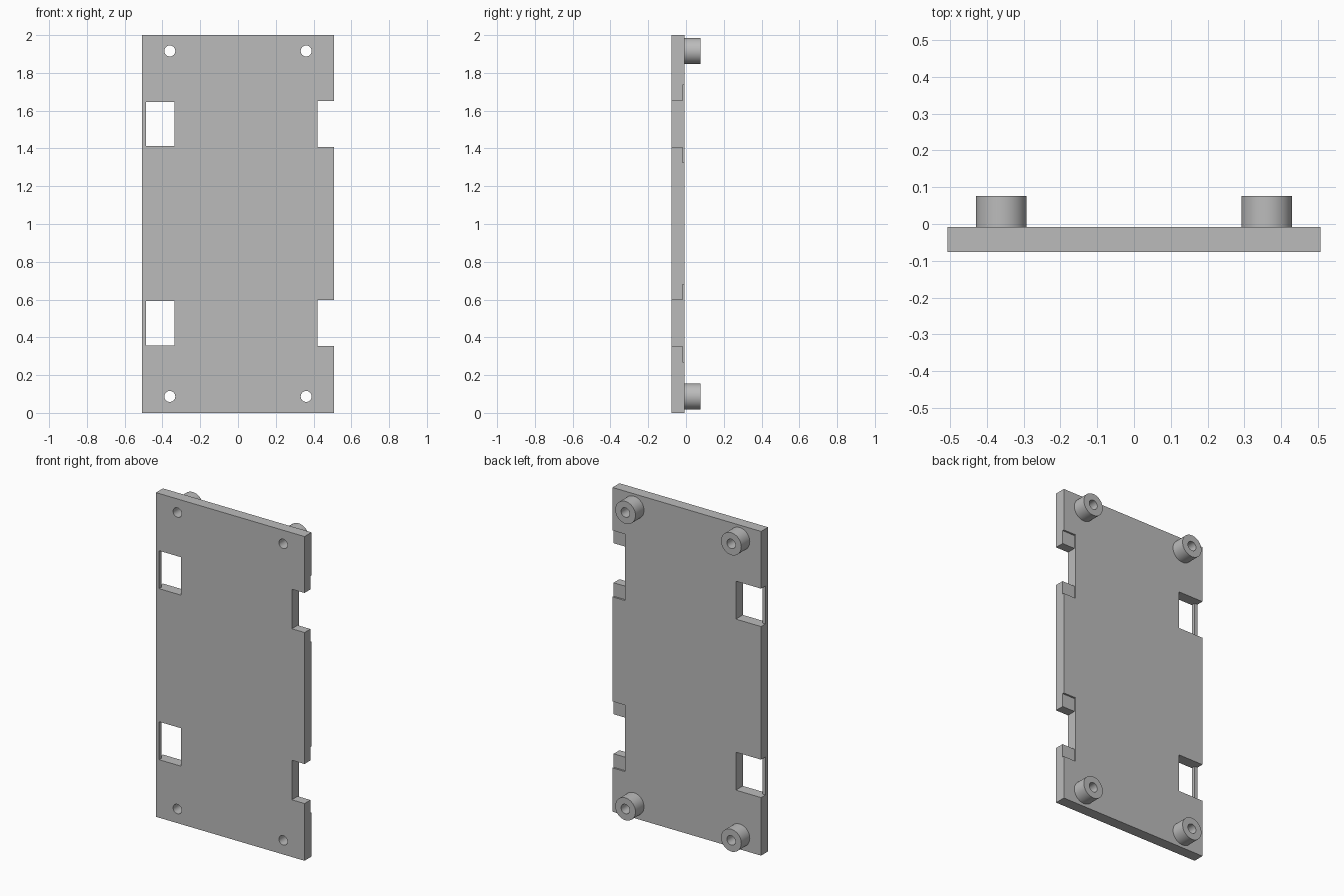
import bpy, math

cube = bpy.data.objects.get("Cube")
if cube:
    bpy.data.objects.remove(cube, do_unlink=True)

FRONT, BACK, TOP = -0.0755, -0.0075, 0.0755   # plate front, plate back, standoff ends
HALF_W = 0.507
HOLE_X, HOLE_Z = 0.361, (0.087, 1.916)
EPS = 0.02                                    # cutter overshoot

grey = bpy.data.materials.new("plain grey")
grey.use_nodes = True
grey.diffuse_color = (0.5, 0.5, 0.5, 1)
grey.node_tree.nodes["Principled BSDF"].inputs["Base Color"].default_value = (0.5, 0.5, 0.5, 1)


def box(name, x0, x1, y0, y1, z0, z1):
    bpy.ops.mesh.primitive_cube_add(size=1, location=((x0 + x1) / 2, (y0 + y1) / 2, (z0 + z1) / 2))
    ob = bpy.context.object
    ob.name = name
    ob.scale = (x1 - x0, y1 - y0, z1 - z0)
    bpy.ops.object.transform_apply(location=False, rotation=False, scale=True)
    return ob


def rod(name, x, z, radius, y0, y1):
    bpy.ops.mesh.primitive_cylinder_add(vertices=48, radius=radius, depth=y1 - y0,
                                        location=(x, (y0 + y1) / 2, z),
                                        rotation=(math.pi / 2, 0, 0))
    ob = bpy.context.object
    ob.name = name
    bpy.ops.object.transform_apply(location=False, rotation=True, scale=False)
    return ob


def cut(target, cutter):
    mod = target.modifiers.new("cut", 'BOOLEAN')
    mod.operation = 'DIFFERENCE'
    mod.solver = 'EXACT'
    mod.object = cutter
    bpy.context.view_layer.objects.active = target
    bpy.ops.object.modifier_apply(modifier=mod.name)
    bpy.data.objects.remove(cutter, do_unlink=True)


def finish(ob):
    ob.data.materials.clear()
    ob.data.materials.append(grey)
    bpy.ops.object.select_all(action='DESELECT')
    ob.select_set(True)
    bpy.context.view_layer.objects.active = ob
    bpy.ops.object.shade_smooth_by_angle(angle=math.radians(30))


plate = box("mounting_plate", -HALF_W, HALF_W, FRONT, BACK, 0, 2)

for mid in (0.475, 1.53):
    # Latch window, with its thin outer wall lowered at the back
    low, high = mid - 0.117, mid + 0.117
    cut(plate, box("window_cutter", -0.486, -0.335, FRONT - EPS, BACK + EPS, low, high))
    cut(plate, box("wall_cutter", -HALF_W - EPS, -0.48, FRONT + 0.025, BACK + EPS, low, high))
    # Side notch, with shallow recesses above and below it on the back
    cut(plate, box("notch_cutter", 0.42, HALF_W + EPS, FRONT - EPS, BACK + EPS,
                   mid - 0.122, mid + 0.122))
    cut(plate, box("recess_cutter", 0.42, HALF_W + EPS, BACK - 0.011, BACK + EPS,
                   mid - 0.205, mid + 0.205))

# Screw holes and hollow standoffs
for z, level in zip(HOLE_Z, ("lower", "upper")):
    for x, side in ((-HOLE_X, "right"), (HOLE_X, "left")):
        standoff = rod(f"{level}_{side}_standoff", x, z, 0.069, BACK, TOP)
        for part in (plate, standoff):
            cut(part, rod("drill", x, z, 0.029, FRONT - EPS, TOP + EPS))
        finish(standoff)

finish(plate)
